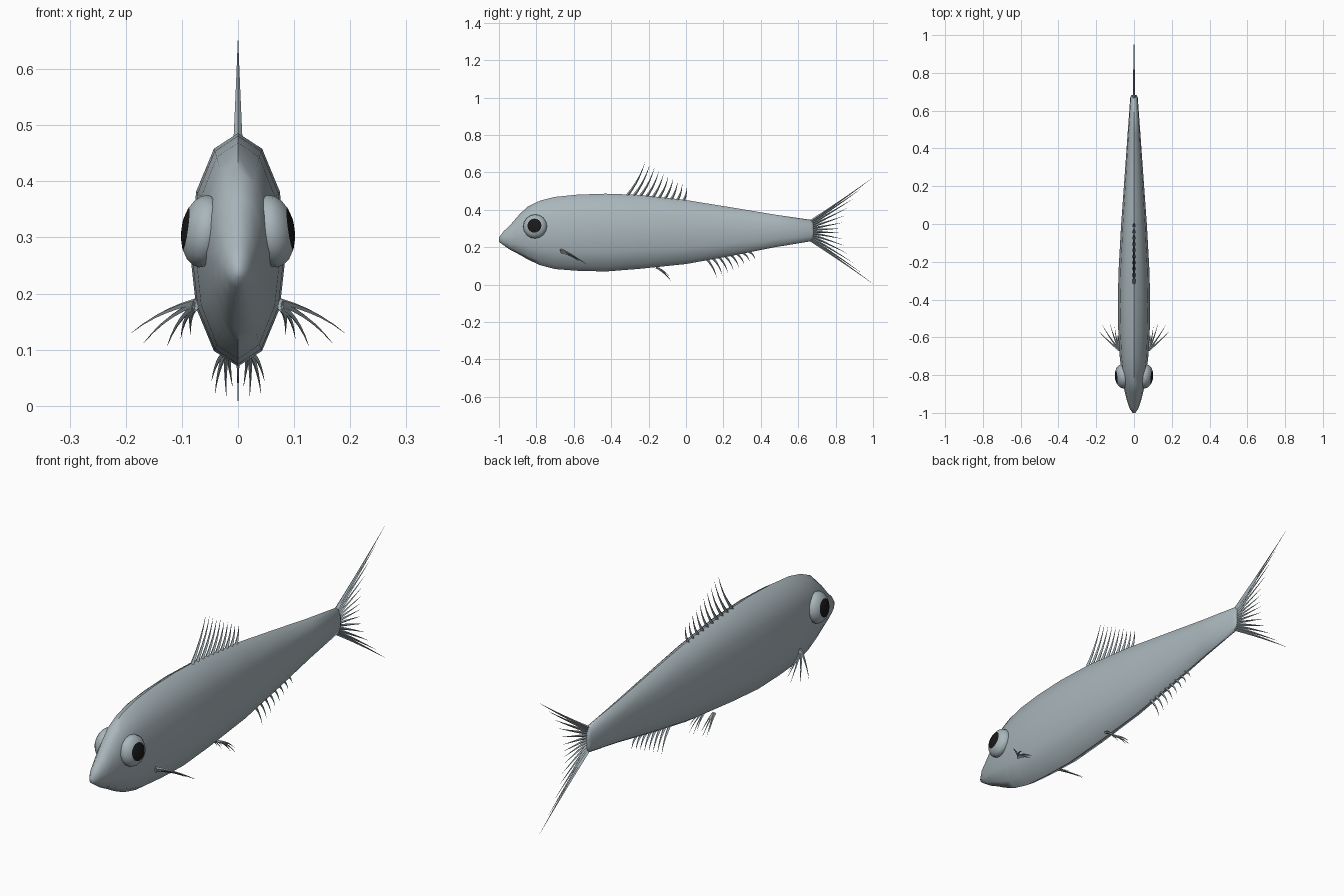
import bpy, bmesh, math
from mathutils import Vector

cube = bpy.data.objects.get("Cube")
if cube:
    bpy.data.objects.remove(cube)


def material(name, rgb):
    m = bpy.data.materials.new(name)
    m.use_nodes = True
    m.diffuse_color = (*rgb, 1)
    m.node_tree.nodes["Principled BSDF"].inputs["Base Color"].default_value = (*rgb, 1)
    return m


SILVER = material("silver grey", (0.40, 0.47, 0.50))
BLACK = material("pupil black", (0.01, 0.01, 0.01))


def make_object(name, bm, mats, smooth=60):
    bmesh.ops.recalc_face_normals(bm, faces=bm.faces)
    mesh = bpy.data.meshes.new(name)
    bm.to_mesh(mesh)
    bm.free()
    for m in mats:
        mesh.materials.append(m)
    ob = bpy.data.objects.new(name, mesh)
    bpy.context.collection.objects.link(ob)
    bpy.ops.object.select_all(action="DESELECT")
    ob.select_set(True)
    bpy.context.view_layer.objects.active = ob
    bpy.ops.object.shade_smooth_by_angle(angle=math.radians(smooth))
    return ob


def bridge(bm, rings):
    n = len(rings[0])
    for a, b in zip(rings, rings[1:]):
        for i in range(n):
            j = (i + 1) % n
            bm.faces.new((a[i], a[j], b[j], b[i]))
    bm.faces.new(rings[0])
    bm.faces.new(rings[-1])


# Body: elliptical twelve-sided sections of (y, top, bottom, half width)
SECTIONS = [
    (-1.0, 0.252, 0.228, 0.008), (-0.975, 0.285, 0.210, 0.024), (-0.94, 0.318, 0.186, 0.036),
    (-0.89, 0.376, 0.160, 0.049), (-0.845, 0.418, 0.134, 0.058), (-0.78, 0.449, 0.104, 0.067),
    (-0.70, 0.469, 0.083, 0.076), (-0.58, 0.481, 0.074, 0.083), (-0.43, 0.486, 0.070, 0.086),
    (-0.25, 0.480, 0.084, 0.082), (0.0, 0.452, 0.110, 0.068), (0.235, 0.414, 0.152, 0.051),
    (0.476, 0.374, 0.200, 0.034), (0.67, 0.346, 0.232, 0.020), (0.682, 0.325, 0.250, 0.014),
]
SIDES = 12
bm = bmesh.new()
rings = []
for y, top, bottom, width in SECTIONS:
    mid, half = (top + bottom) / 2, (top - bottom) / 2
    angles = [math.tau * i / SIDES for i in range(SIDES)]
    rings.append([bm.verts.new((width * math.cos(a), y, mid + half * math.sin(a))) for a in angles])
bridge(bm, rings)
make_object("body", bm, [SILVER])


# Eyes: flattened spheres whose outer cap is the pupil
def eye(name, side):
    bm = bmesh.new()
    bmesh.ops.create_uvsphere(bm, u_segments=16, v_segments=10, radius=1)
    for f in bm.faces:
        f.material_index = int(f.calc_center_median().z > 0.8)
    ob = make_object(name, bm, [SILVER, BLACK])
    ob.scale = (0.065, 0.064, 0.040)
    ob.rotation_euler = (math.radians(6), side * math.radians(82), 0)
    ob.location = (side * 0.061, -0.807, 0.311)


eye("left_eye", 1)
eye("right_eye", -1)


# Fin rays: thin curved spikes
def ray(bm, base, tip, bend, radius):
    base, tip = Vector(base), Vector(tip)
    ctrl = (base + tip) / 2 + Vector(bend)
    steps, rings = 5, []
    for k in range(steps + 1):
        t = k / steps
        p = base * (1 - t) ** 2 + ctrl * 2 * t * (1 - t) + tip * t * t
        d = ((ctrl - base) * (1 - t) + (tip - ctrl) * t).normalized()
        u = d.cross(Vector((1, 0, 0))).normalized()
        v = d.cross(u)
        r = radius * (1 - 0.95 * t)
        rings.append([bm.verts.new(p + r * q) for q in (u, v, -u, -v)])
    bridge(bm, rings)


def fin(name, rays, radius):
    bm = bmesh.new()
    for base, tip, bend in rays:
        ray(bm, base, tip, bend, radius)
    make_object(name, bm, [SILVER], 50)


def mix(a, b, t):
    return a + (b - a) * t


# Dorsal fin
rays = []
for i in range(10):
    t = i / 9
    y = mix(-0.315, -0.015, t)
    rays.append(((0, y, mix(0.475, 0.445, t)),
                 (0, mix(-0.22, 0.005, t), mix(0.652, 0.52, t)),
                 (0, mix(0.018, 0.008, t), -0.008)))
fin("dorsal_fin", rays, 0.008)

# Anal fin
rays = []
for i in range(8):
    t = i / 7
    rays.append(((0, mix(0.11, 0.33, t), mix(0.138, 0.18, t)),
                 (0, mix(0.165, 0.37, t), mix(0.035, 0.135, t)),
                 (0, 0.012, 0.008)))
fin("anal_fin", rays, 0.007)

# Forked tail fin
rays = []
for i in range(14):
    t = i / 6.5 - 1
    d = 0.283 * t * (0.55 + 0.45 * abs(t))
    rays.append(((0, 0.665, 0.288 + 0.05 * t),
                 (0, 0.83 + 2.1 * d * d, 0.288 + d),
                 (0, 0, -0.006 * t)))
fin("tail_fin", rays, 0.007)

# Paired pectoral and pelvic fins: ray tips on the left side, mirrored
PECTORAL = [(0.19, -0.565, 0.13), (0.168, -0.535, 0.112), (0.126, -0.53, 0.107),
            (0.102, -0.545, 0.12), (0.084, -0.575, 0.127)]
PELVIC = [(0.047, -0.09, 0.045), (0.041, -0.08, 0.022), (0.021, -0.08, 0.018),
          (0.010, -0.09, 0.035)]
for label, s in (("left", 1), ("right", -1)):
    fin(label + "_pectoral_fin",
        [((s * 0.076, -0.67, 0.186 - 0.003 * i), (s * x, y, z), (s * 0.008, 0, 0.012))
         for i, (x, y, z) in enumerate(PECTORAL)], 0.006)
    fin(label + "_pelvic_fin",
        [((s * (0.026 - 0.003 * i), -0.16, 0.092), (s * x, y, z), (s * 0.003, 0.004, 0.012))
         for i, (x, y, z) in enumerate(PELVIC)], 0.005)
